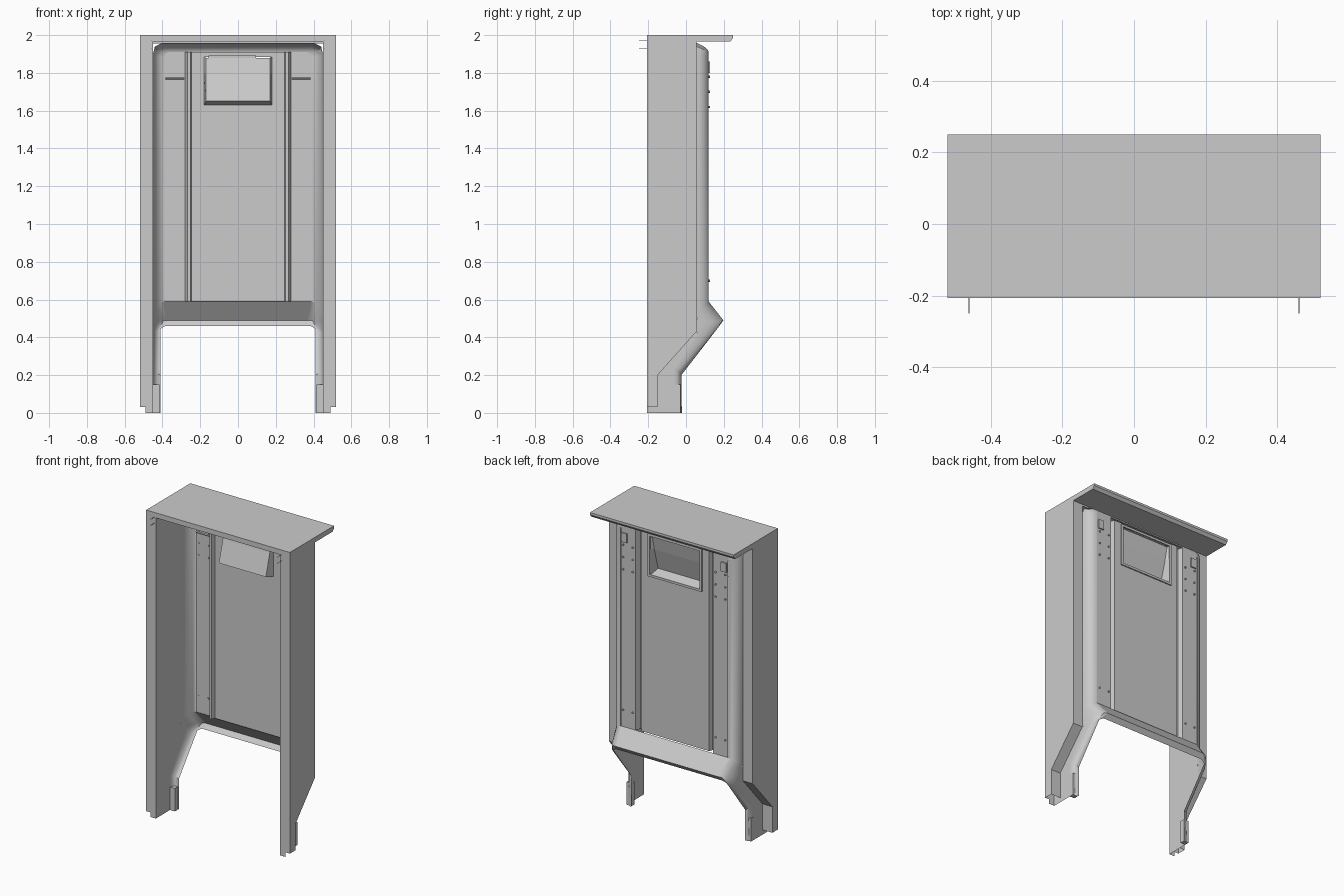
import bpy, bmesh, math
from mathutils import Vector

if "Cube" in bpy.data.objects:
    bpy.data.objects.remove(bpy.data.objects["Cube"])


def make(name, verts, faces, smooth=False):
    me = bpy.data.meshes.new(name)
    me.from_pydata([tuple(v) for v in verts], [], faces)
    bm = bmesh.new()
    bm.from_mesh(me)
    bmesh.ops.remove_doubles(bm, verts=bm.verts, dist=1e-5)
    bmesh.ops.recalc_face_normals(bm, faces=bm.faces)
    bm.to_mesh(me)
    bm.free()
    ob = bpy.data.objects.new(name, me)
    bpy.context.collection.objects.link(ob)
    if smooth:
        bpy.ops.object.select_all(action='DESELECT')
        ob.select_set(True)
        bpy.context.view_layer.objects.active = ob
        bpy.ops.object.shade_smooth_by_angle(angle=math.radians(35))
    return ob


def loft(name, rows, smooth=False, skip=()):
    """Skin a grid of points; skip holds (row, column) cells left open."""
    n = len(rows[0])
    faces = [(i * n + j, i * n + j + 1, (i + 1) * n + j + 1, (i + 1) * n + j)
             for i in range(len(rows) - 1) for j in range(n - 1) if (i, j) not in skip]
    return make(name, [p for r in rows for p in r], faces, smooth)


def side_sheet(name, x, yz):
    return make(name, [(x, y, z) for y, z in yz], [tuple(range(len(yz)))])


def extrude_x(name, x0, x1, yz, closed=False):
    """Run a (y, z) profile along x, with end caps when closed."""
    n = len(yz)
    verts = [(x, y, z) for x in (x0, x1) for y, z in yz]
    faces = [(i, (i + 1) % n, n + (i + 1) % n, n + i) for i in range(n if closed else n - 1)]
    if closed:
        faces += [tuple(range(n)), tuple(range(n, 2 * n))]
    return make(name, verts, faces)


def box(name, lo, hi):
    return extrude_x(name, lo[0], hi[0],
                     [(lo[1], lo[2]), (hi[1], lo[2]), (hi[1], hi[2]), (lo[1], hi[2])], True)


def stud(name, loc, r, depth):
    bm = bmesh.new()
    bmesh.ops.create_cone(bm, cap_ends=True, segments=8, radius1=r, radius2=r, depth=depth)
    bmesh.ops.rotate(bm, verts=bm.verts,
                     matrix=Vector((0, 0, 1)).rotation_difference(Vector((0, 1, 0))).to_matrix())
    bmesh.ops.translate(bm, verts=bm.verts, vec=loc)
    me = bpy.data.meshes.new(name)
    bm.to_mesh(me)
    bm.free()
    bpy.context.collection.objects.link(bpy.data.objects.new(name, me))


F, B = -0.207, 0.055          # front and rear planes of the hollow side posts
XO, XI = 0.52, 0.45           # outer and inner faces of the posts

# Roof slab with chamfered rear lip
extrude_x("roof", -XO, XO, [(F, 2), (0.25, 2), (0.25, 1.985), (0.235, 1.967), (F, 1.967)], True)

# Hollow side posts, feet and brackets
for s, tag in ((-1, "left"), (1, "right")):
    side_sheet(tag + "_outer_panel", s * XO,
               [(F, 0.03), (-0.15, 0.03), (-0.15, 0.2), (B, 0.43), (B, 1.99), (F, 1.99)])
    side_sheet(tag + "_inner_wall", s * XI,
               [(F, 0), (-0.06, 0), (-0.06, 0.23), (0.06, 0.41), (B, 0.55), (B, 1.98), (F, 1.98)])
    extrude_x(tag + "_front_flange", s * XI, s * XO, [(F, 0.03), (F, 1.99)])
    extrude_x(tag + "_rear_flange", s * XI, s * XO,
              [(-0.15, 0.03), (-0.15, 0.2), (B, 0.43), (B, 1.98)])
    extrude_x(tag + "_foot_front", s * XI, s * 0.49, [(F, 0), (F, 0.2)])
    box(tag + "_foot_bracket", (s * 0.415, -0.06, 0.0), (s * 0.45, -0.03, 0.15))
    extrude_x(tag + "_upper_seam", s * 0.285, s * 0.385, [(0.116, 1.765), (0.112, 1.77), (0.116, 1.775)])
    box(tag + "_latch_block", (s * 0.34, 0.118, 1.80), (s * 0.38, 0.128, 1.86))
    for z in (1.93, 1.97):
        stud(tag + "_locating_pin", (s * 0.46, -0.228, z), 0.0015, 0.044)
    for z in (0.7, 1.62, 1.7, 1.78):
        for x in (0.30, 0.37):
            stud(tag + "_bolt", (s * x, 0.122, z), 0.006, 0.01)

# Curved border from the inner walls to the back panel, running down both legs
path = [((XI, -0.06, 0), (0.41, -0.022, 0)),
        ((XI, -0.06, 0.23), (0.41, -0.025, 0.20)),
        ((XI, 0.06, 0.41), (0.41, 0.165, 0.445)),
        ((XI, 0.058, 0.48), (0.37, 0.198, 0.49)),
        ((XI, B, 0.55), (0.39, 0.12, 0.59)),
        ((XI, B, 1.90), (0.39, 0.12, 1.88)),
        ((0.44, B, 1.94), (0.385, 0.12, 1.90)),
        ((0.40, B, 1.96), (0.37, 0.12, 1.91))]
path += [tuple((-x, y, z) for x, y, z in p) for p in reversed(path)]
rows = []
for a, b in path:
    row = []
    for k in range(6):
        t = k / 5
        c, sn = 1 - math.cos(t * math.pi / 2), math.sin(t * math.pi / 2)
        row.append((a[0] + (b[0] - a[0]) * c, a[1] + (b[1] - a[1]) * sn, a[2] + (b[2] - a[2]) * t))
    rows.append(row)
loft("curved_border", rows, True)

# Header above the back panel
extrude_x("header", -XI, XI, [(B, 1.955), (B, 1.98)])

# Back panel with two pressed grooves and an opening for the pocket
half = [(0.18, 0.11), (0.245, 0.11), (0.252, 0.088), (0.268, 0.088), (0.28, 0.12), (0.388, 0.12)]
section = [(-x, y) for x, y in reversed(half)] + half
levels = [0.59, 1.63, 1.89, 1.91]
loft("back_panel", [[(x, y, z) for x, y in section] for z in levels], skip={(1, 5)})

# Slanted pocket pressed inwards from the back
loft("pocket", [[(-0.18, 0.11, z), (-0.17, y, zi), (0.17, y, zi), (0.18, 0.11, z)]
                for z, y, zi in ((1.89, 0.105, 1.88), (1.80, 0.085, 1.79), (1.63, 0.045, 1.65))])
make("pocket_base", [(-0.18, 0.11, 1.63), (0.18, 0.11, 1.63), (0.17, 0.045, 1.65), (-0.17, 0.045, 1.65)],
     [(0, 1, 2, 3)])
for s in (-1, 1):
    box("pocket_frame_side", (s * 0.18, 0.108, 1.62), (s * 0.195, 0.118, 1.90))
for z in (1.62, 1.885):
    box("pocket_frame_bar", (-0.195, 0.108, z), (0.195, 0.118, z + 0.015))

# Thin slot rail inside, above the pocket
box("slot_rail", (-0.155, 0.098, 1.88), (0.095, 0.11, 1.892))

# Lower ledge kicking out below the panel
loft("lower_ledge", [[(-x, y, z), (x, y, z)] for x, y, z in
                     ((0.39, 0.12, 0.59), (0.37, 0.198, 0.49), (0.385, 0.175, 0.46))])
for s in (-1, 1):
    make("ledge_corner", [(s * 0.37, 0.198, 0.49), (s * 0.385, 0.175, 0.46), (s * 0.41, 0.165, 0.445)],
         [(0, 1, 2)])
